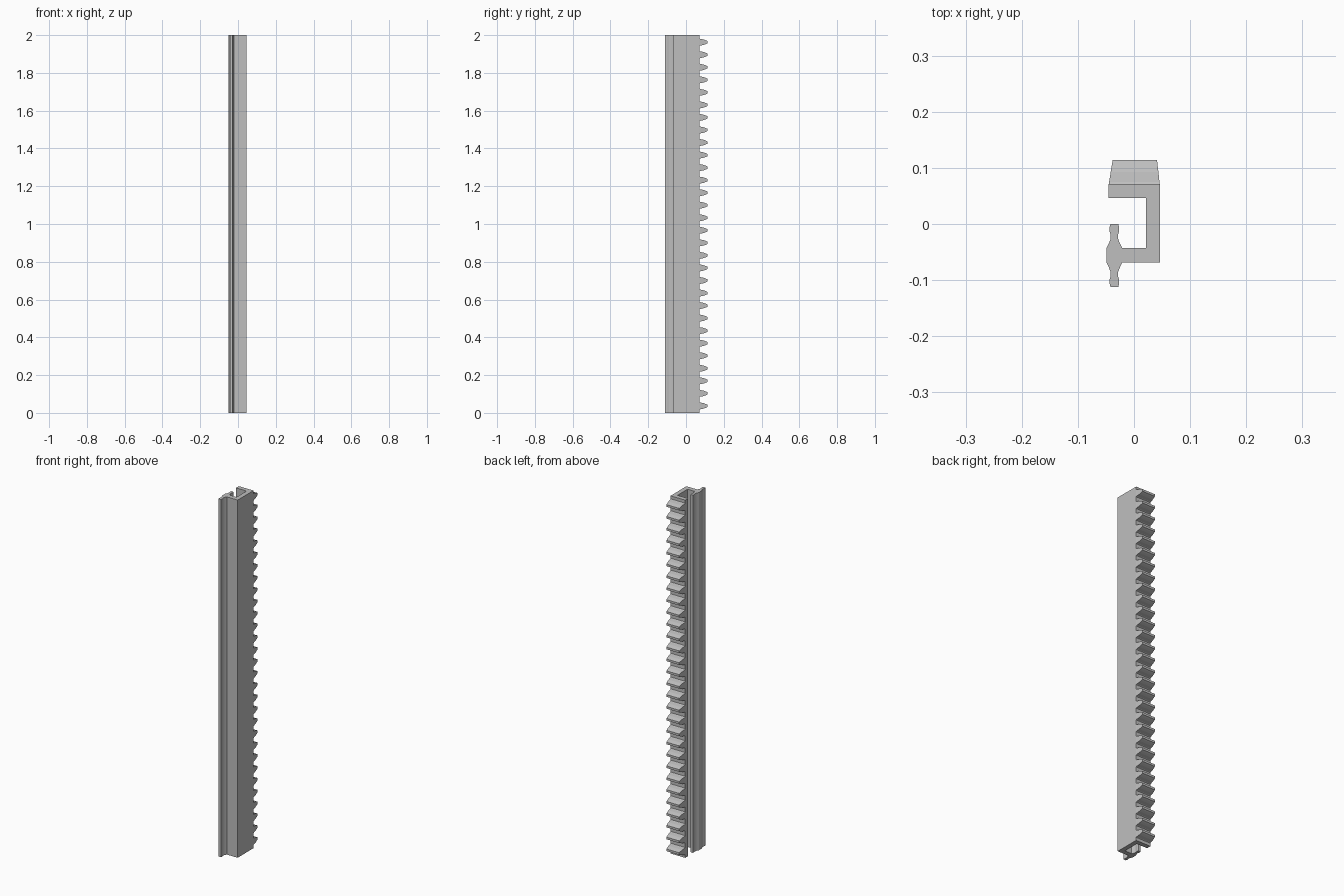
import bpy
import bmesh

LENGTH = 2.0
TEETH = 30
PITCH = 0.0664
FIRST_TOOTH = 0.037

default = bpy.data.objects.get("Cube")
if default:
    bpy.data.objects.remove(default, do_unlink=True)

steel = bpy.data.materials.new("Plain grey")
steel.use_nodes = True
grey = (0.52, 0.52, 0.52, 1)
steel.diffuse_color = grey
steel.node_tree.nodes["Principled BSDF"].inputs["Base Color"].default_value = grey


def finish(name, bm):
    bmesh.ops.recalc_face_normals(bm, faces=bm.faces)
    mesh = bpy.data.meshes.new(name)
    bm.to_mesh(mesh)
    bm.free()
    mesh.materials.append(steel)
    obj = bpy.data.objects.new(name, mesh)
    bpy.context.collection.objects.link(obj)
    return obj


def loft(bm, rings):
    """Skin a list of matching closed rings and cap both ends."""
    rings = [[bm.verts.new(p) for p in ring] for ring in rings]
    n = len(rings[0])
    for a, b in zip(rings, rings[1:]):
        for i in range(n):
            j = (i + 1) % n
            bm.faces.new((a[i], a[j], b[j], b[i]))
    bm.faces.new(rings[0])
    bm.faces.new(rings[-1])


# Rail section: a C-shaped channel ending in a symmetrical double-beaded flange
FLANGE_X, FLANGE_Y = -0.035, -0.056
bead = [(0.014, 0.013), (0.010, 0.021), (0.0065, 0.030), (0.0065, 0.037),
        (0.0085, 0.043), (0.0085, 0.050), (0.007, 0.056)]
channel = [(0.046, -0.069), (0.046, 0.071), (-0.045, 0.071),
           (-0.045, 0.046), (0.021, 0.046), (0.021, -0.043)]


def flange(points, sx, sy):
    return [(FLANGE_X + sx * x, FLANGE_Y + sy * y) for x, y in points]


outline = (channel + flange(bead, 1, 1) + flange(bead[::-1], -1, 1)
           + flange(bead, -1, -1) + flange(bead[::-1], 1, -1))
bm = bmesh.new()
loft(bm, [[(x, y, z) for x, y in outline] for z in (0, LENGTH)])
finish("rail", bm)

# Rack teeth: (y, half height, left-hand x, right-hand x) from root to tip
stations = [(0.070, 0.021, -0.045, 0.046), (0.075, 0.018, -0.0443, 0.0454),
            (0.093, 0.0145, -0.0415, 0.0435), (0.105, 0.010, -0.0395, 0.042),
            (0.114, 0.006, -0.038, 0.041)]
bm = bmesh.new()
for i in range(TEETH):
    z = FIRST_TOOTH + i * PITCH
    loft(bm, [[(x0, y, z - h), (x1, y, z - h), (x1, y, z + h), (x0, y, z + h)]
              for y, h, x0, x1 in stations])
finish("rack_teeth", bm)
